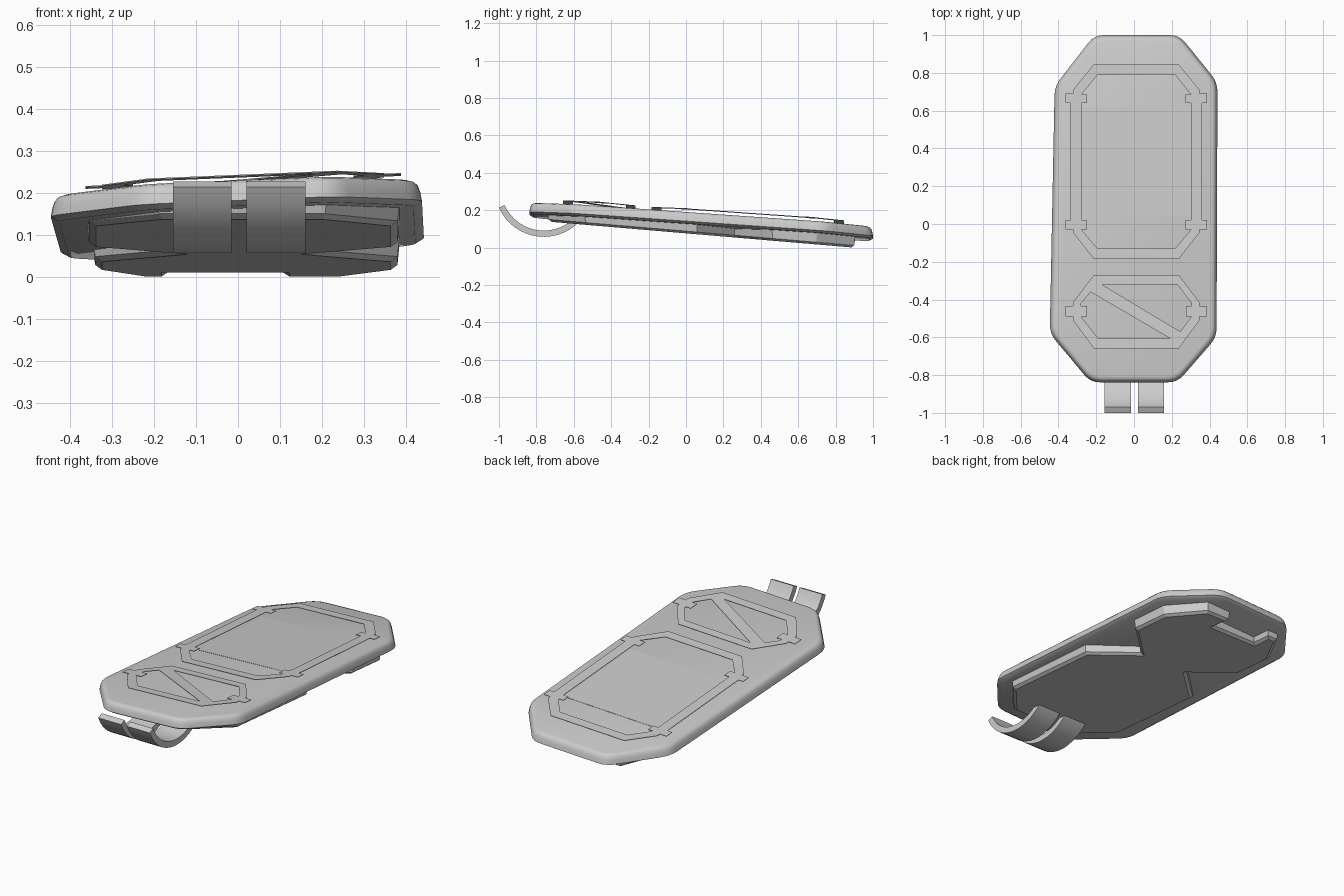
import bpy, bmesh
from math import sin, cos, radians
from mathutils import Vector

if "Cube" in bpy.data.objects:
    bpy.data.objects.remove(bpy.data.objects["Cube"])


def top_plane(x, y):
    """Height of the slab's tilted top face."""
    return 0.232 + 0.041 * x - 0.07 * (y + 0.83)


def bottom_plane(x, y):
    """Height of the underbody's tilted lower face."""
    return 0.085 * (0.9 - y)


def inset(pts, d):
    """Move a counter-clockwise outline inward by d with mitred corners."""
    out, n = [], len(pts)
    for i in range(n):
        a, p, b = (Vector(pts[j % n]) for j in (i - 1, i, i + 1))
        e1, e2 = (p - a).normalized(), (b - p).normalized()
        n1, n2 = Vector((-e1.y, e1.x)), Vector((-e2.y, e2.x))
        out.append(p + (n1 + n2) * (d / (1 + n1.dot(n2))))
    return out


def rounded(pts, r, steps=4):
    """Replace each corner by a short quadratic curve."""
    out, n = [], len(pts)
    for i in range(n):
        a, p, b = (Vector(pts[j % n]) for j in (i - 1, i, i + 1))
        s, e = p + (a - p).normalized() * r, p + (b - p).normalized() * r
        for k in range(steps + 1):
            t = k / steps
            out.append(s * (1 - t) ** 2 + p * 2 * t * (1 - t) + e * t * t)
    return out


def loft(name, rings, smooth=None):
    """Skin stacked closed rings of 3D points and cap both ends."""
    bm = bmesh.new()
    vs = [[bm.verts.new(p) for p in ring] for ring in rings]
    n = len(vs[0])
    for lo, hi in zip(vs, vs[1:]):
        for i in range(n):
            j = (i + 1) % n
            bm.faces.new((lo[i], lo[j], hi[j], hi[i]))
    bm.faces.new(vs[0][::-1])
    bm.faces.new(vs[-1])
    bmesh.ops.recalc_face_normals(bm, faces=bm.faces)
    me = bpy.data.meshes.new(name)
    bm.to_mesh(me)
    bm.free()
    ob = bpy.data.objects.new(name, me)
    bpy.context.collection.objects.link(ob)
    if smooth:
        bpy.ops.object.select_all(action='DESELECT')
        ob.select_set(True)
        bpy.context.view_layer.objects.active = ob
        bpy.ops.object.shade_smooth_by_angle(angle=radians(smooth))
    return ob


def sheet(name, contours, lift, half_thickness=0.0015):
    """Thin plate with holes, laid parallel to the slab's top."""
    cu = bpy.data.curves.new(name, 'CURVE')
    cu.dimensions, cu.fill_mode, cu.extrude = '2D', 'BOTH', half_thickness
    for pts in contours:
        sp = cu.splines.new('POLY')
        sp.points.add(len(pts) - 1)
        for q, p in zip(sp.points, pts):
            q.co = (p[0], p[1], 0, 1)
        sp.use_cyclic_u = True
    ob = bpy.data.objects.new(name, cu)
    bpy.context.collection.objects.link(ob)
    bpy.ops.object.select_all(action='DESELECT')
    ob.select_set(True)
    bpy.context.view_layer.objects.active = ob
    bpy.ops.object.convert(target='MESH')
    ob = bpy.context.object
    for v in ob.data.vertices:
        v.co.z += top_plane(v.co.x, v.co.y) + lift
    return ob


def mirrored(half, cx=0.012):
    """Close a right-hand half outline about x = cx."""
    return [(cx + x, y) for x, y in half] + [(cx - x, y) for x, y in half[::-1]]


# Main slab: stretched octagon with softened rim
octagon = [(-0.23, -0.838), (0.23, -0.838), (0.437, -0.6), (0.442, 0.75),
           (0.24, 1.0), (-0.21, 1.0), (-0.42, 0.73), (-0.446, -0.58)]
profile = [(0.02, -0.062), (0.0, -0.05), (0.004, -0.028),
           (0.01, -0.012), (0.018, -0.004), (0.032, 0.0)]
loft("slab", [[(p.x, p.y, top_plane(p.x, p.y) + dz)
               for p in rounded(inset(octagon, d), 0.05)]
              for d, dz in profile], smooth=35)

# Underbody: drafted block with side V notches and a rear notch
under = [(-0.19, -0.74), (0.21, -0.74), (0.385, -0.54), (0.385, 0.06),
         (0.18, 0.26), (0.385, 0.46), (0.385, 0.7), (0.25, 0.905),
         (0.1, 0.905), (0.1, 0.79), (-0.16, 0.79), (-0.16, 0.905),
         (-0.23, 0.905), (-0.345, 0.7), (-0.345, 0.46), (-0.15, 0.26),
         (-0.36, 0.06), (-0.36, -0.54)]
low = inset(under, 0.022)
mid = inset(under, 0.006)
loft("underbody", [
    [(p.x, p.y, bottom_plane(p.x, p.y)) for p in low],
    [(p.x, p.y, bottom_plane(p.x, p.y) + 0.012) for p in mid],
    [(x, y, top_plane(x, y) - 0.05) for x, y in under]])

# Pair of curved hooks at the front
for side, x0, x1 in (("left", -0.155, -0.015), ("right", 0.02, 0.16)):
    rings = []
    for k in range(17):
        a = radians(-66 + 120 * k / 16)
        rings.append([(x, -0.76 + r * sin(a), 0.321 - r * cos(a))
                      for x, r in ((x0, 0.263), (x1, 0.263), (x1, 0.23), (x0, 0.23))])
    loft("hook_" + side, rings, smooth=35)

# Large top frame with small tabs on both sides of the ring
outer = [(0.225, 0.845), (0.335, 0.71), (0.335, 0.69), (0.375, 0.69),
         (0.375, 0.64), (0.347, 0.64), (0.347, 0.02), (0.375, 0.02),
         (0.375, -0.03), (0.335, -0.03), (0.335, -0.045), (0.225, -0.185)]
inner = [(0.205, 0.79), (0.29, 0.685), (0.26, 0.685), (0.26, 0.64),
         (0.29, 0.64), (0.29, 0.02), (0.26, 0.02), (0.26, -0.03),
         (0.29, -0.03), (0.205, -0.13)]
sheet("large_frame", [mirrored(outer), mirrored(inner)], 0.02)

# Small top frame crossed by a diagonal bar
outer = [(0.225, -0.27), (0.335, -0.415), (0.335, -0.435), (0.375, -0.435),
         (0.375, -0.49), (0.335, -0.49), (0.335, -0.51), (0.225, -0.658)]
upper_gap = [(-0.17, -0.32), (0.23, -0.32), (0.305, -0.42), (0.305, -0.435),
             (0.275, -0.435), (0.275, -0.49), (0.305, -0.49), (0.245, -0.57)]
lower_gap = [(-0.23, -0.36), (-0.28, -0.42), (-0.28, -0.435), (-0.25, -0.435),
             (-0.25, -0.49), (-0.28, -0.49), (-0.19, -0.605), (0.19, -0.605)]
sheet("small_frame", [mirrored(outer), upper_gap, lower_gap], 0.022)

# Flush screen panel inside the large frame
sheet("screen_panel", [[(-0.28, 0.04), (0.31, 0.04), (0.31, 0.62), (-0.28, 0.62)]],
      0.0005, 0.0008)
